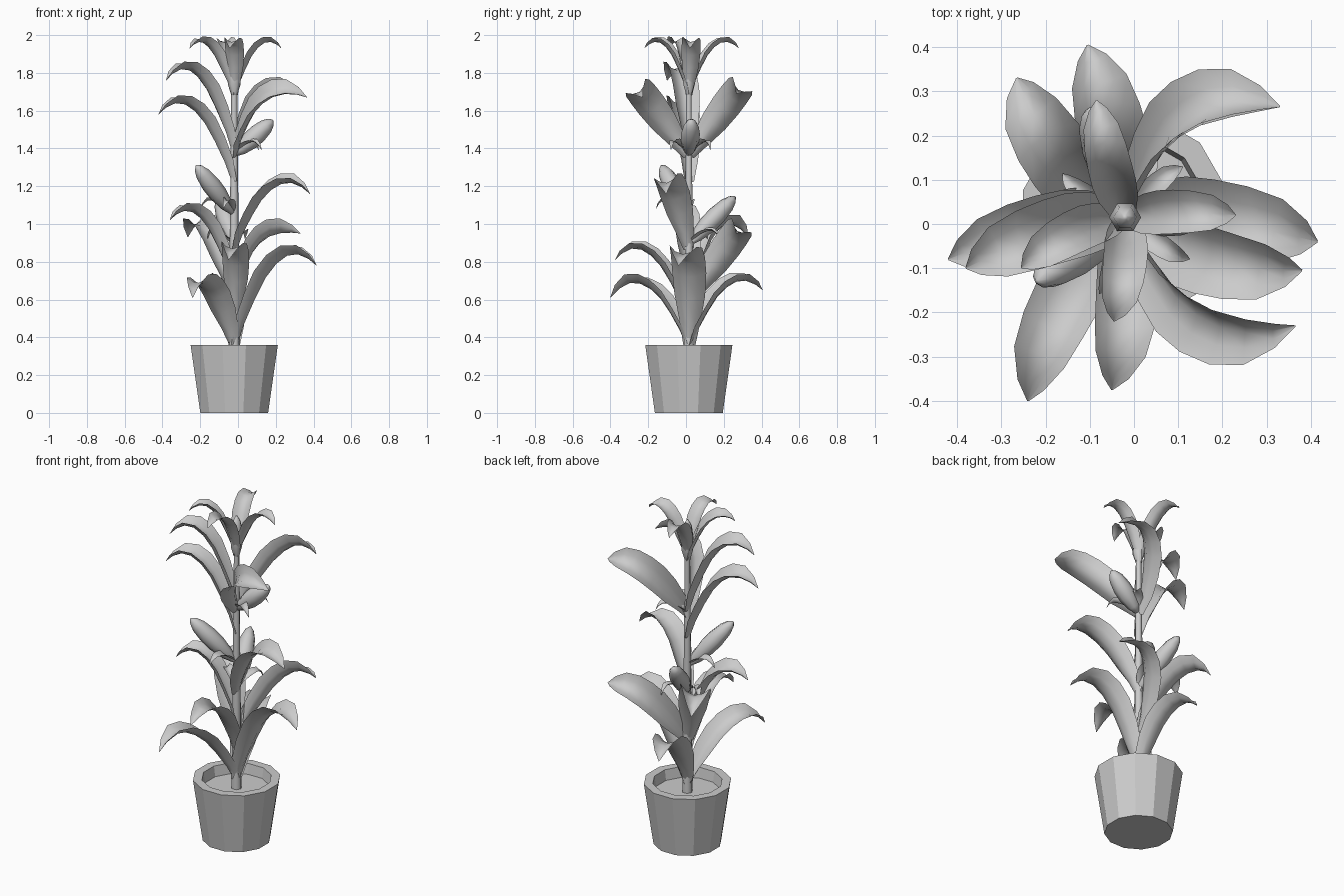
import bpy, math
from mathutils import Vector, Matrix

if "Cube" in bpy.data.objects:
    bpy.data.objects.remove(bpy.data.objects["Cube"])

CX, CY = -0.02, 0.015          # stem axis


def make(name, verts, faces, smooth=None):
    me = bpy.data.meshes.new(name)
    me.from_pydata([tuple(v) for v in verts], [], faces)
    me.update()
    ob = bpy.data.objects.new(name, me)
    bpy.context.collection.objects.link(ob)
    if smooth:
        bpy.ops.object.select_all(action='DESELECT')
        ob.select_set(True)
        bpy.context.view_layer.objects.active = ob
        bpy.ops.object.shade_smooth_by_angle(angle=math.radians(smooth))
    return ob


def lathe(name, profile, n, base, axis=(0, 0, 1), turn=0.0, smooth=None):
    """Spin (radius, height) points round an axis, capping both ends."""
    q = Vector((0, 0, 1)).rotation_difference(Vector(axis).normalized())
    verts, faces = [], []
    for r, h in profile:
        for i in range(n):
            a = turn + 2 * math.pi * i / n
            verts.append(Vector(base) + q @ Vector((r * math.cos(a), r * math.sin(a), h)))
    for k in range(len(profile) - 1):
        for i in range(n):
            j = (i + 1) % n
            faces.append((k * n + i, k * n + j, k * n + n + j, k * n + n + i))
    faces.append(tuple(reversed(range(n))))
    faces.append(tuple(range((len(profile) - 1) * n, len(profile) * n)))
    return make(name, verts, faces, smooth)


# radial fraction, height fraction (of peak), half-width fraction
LEAF = [(.03, 0, .35), (.12, .25, .62), (.25, .52, .9), (.38, .75, 1), (.51, .9, 1),
        (.64, .985, .95), (.77, 1, .8), (.9, None, .42), (1, None, .02)]


def leaf(name, base, peak, tip, roll, w):
    """Arching channelled blade from base to tip, banked about its base-tip
    chord so that a positive roll bows it anticlockwise seen from above."""
    base, tip = Vector(base), Vector(tip)
    flat = Vector((tip.x - base.x, tip.y - base.y, 0))
    side = flat.cross(Vector((0, 0, 1))).normalized()
    path = []
    for r, h, _ in LEAF:
        z = h * (peak - base.z) if h is not None else \
            tip.z - base.z + (peak - tip.z) * (0.6 if r < 1 else 0)
        path.append(flat * r + Vector((0, 0, z)))
    bank = Matrix.Rotation(math.radians(-roll), 3, tip - base)
    verts, faces = [], []
    for i, p in enumerate(path):
        t = (path[min(i + 1, len(path) - 1)] - path[max(i - 1, 0)]).normalized()
        nrm = side.cross(t)
        hw = w * LEAF[i][2]
        deep = hw * (.75 if i < 2 else .6)
        verts += [base + bank @ (p + side * hw * u + nrm * deep * u * u)
                  for u in (-1, -.55, 0, .55, 1)]
    for i in range(len(path) - 1):
        for j in range(4):
            k = i * 5 + j
            faces.append((k, k + 5, k + 6, k + 1))
    return make(name, verts, faces, 60)


# pot and soil
lathe("pot", [(.186, 0), (.239, .36), (.19, .36), (.18, .30)], 12, (CX, CY, 0),
      turn=math.radians(15))

# stalk and the bud at its top
lathe("stalk", [(.03, .29), (.025, .8), (.02, 1.3), (.016, 1.72)], 6, (CX, CY, 0), smooth=70)
lathe("top_bud", [(.015, 0), (.034, .06), (.036, .13), (.026, .2), (.006, .24)], 6,
      (CX, CY, 1.68), smooth=70)

# stem leaves: base z, peak z, tip, roll, half width
STEM_LEAVES = [
    (.35, .70, (-.105, .405, .65), -4, .08),
    (.35, .69, (-.24, -.40, .61), -9, .078),
    (.35, .84, (.415, -.04, .78), 5, .092),
    (.50, .87, (-.05, -.375, .81), 6, .072),
    (.60, 1.00, (-.265, .33, .93), 10, .085),
    (.60, .985, (.33, .265, .95), 48, .08),
    (.68, 1.07, (-.36, -.07, 1.02), -7, .075),
    (.86, 1.22, (.38, -.105, 1.16), -13, .08),
    (1.22, 1.64, (-.42, -.08, 1.58), -6, .075),
    (1.36, 1.725, (.365, -.23, 1.67), -45, .08),
    (1.36, 1.735, (.33, .265, 1.69), 48, .08),
    (1.38, 1.82, (-.38, -.10, 1.76), -6, .075),
]
for i, (z, peak, tip, roll, w) in enumerate(STEM_LEAVES):
    leaf(f"stem_leaf_{i + 1}", (CX, CY, z), peak, tip, roll, w)

# crown leaves
CROWN = [((-.255, -.10), -10), ((-.085, .28), 3), ((.23, .02), 5), ((-.045, -.22), 5)]
for i, (t, roll) in enumerate(CROWN):
    leaf(f"crown_leaf_{i + 1}", (CX, CY, 1.68), 1.964, (t[0], t[1], 1.93), roll, .05)

# ears, each with two small curled husk leaves
EARS = [((-.03, .005, 1.06), (-.22, -.13, 1.31)),
        ((-.015, .015, 1.37), (.185, .03, 1.55)),
        ((-.02, .02, .90), (-.10, .26, 1.145))]
for i, (b, t) in enumerate(EARS):
    b, t = Vector(b), Vector(t)
    axis = t - b
    L = axis.length
    lathe(f"ear_{i + 1}", [(.014, 0), (.034, .15 * L), (.049, .4 * L), (.05, .6 * L),
                           (.04, .82 * L), (.024, .94 * L), (.005, L)], 8, b, axis, smooth=70)
    az = math.atan2(axis.y, axis.x)
    for k, side in enumerate((-1, 1)):
        a = az + side * math.radians(38)
        tip = (b.x + .17 * math.cos(a), b.y + .17 * math.sin(a), b.z + .02)
        leaf(f"husk_{i + 1}_{k + 1}", b, b.z + .065, tip, side * 10, .026)
